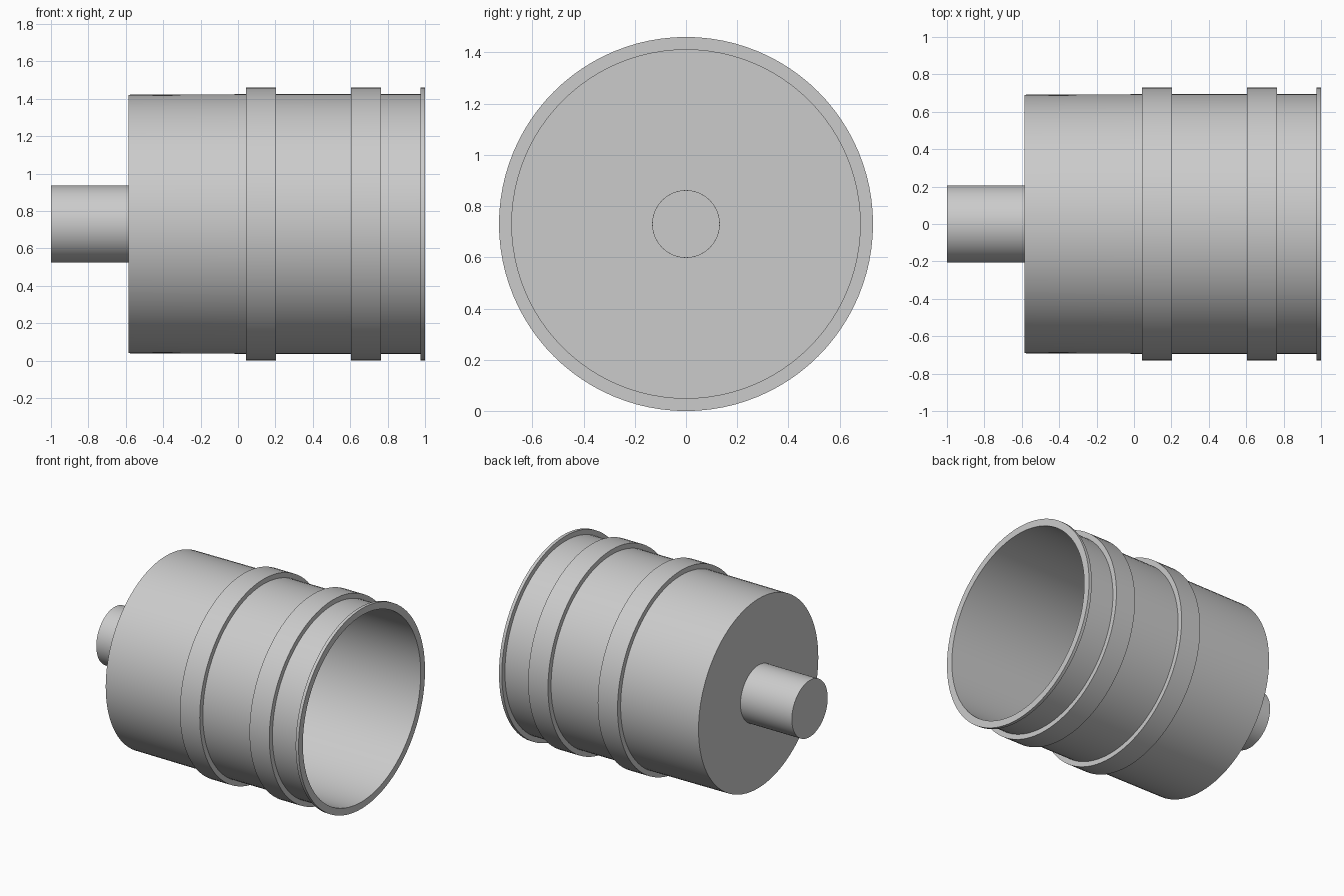
import bpy
import bmesh
import math
from mathutils import Matrix, Vector

cube = bpy.data.objects.get("Cube")
if cube:
    bpy.data.objects.remove(cube, do_unlink=True)

AXIS_Z = 0.73

grey = bpy.data.materials.new("light_grey")
grey.use_nodes = True
colour = (0.6, 0.6, 0.6, 1)
grey.diffuse_color = colour
grey.node_tree.nodes["Principled BSDF"].inputs["Base Color"].default_value = colour


def lathe(name, profile, closed=False, steps=96):
    """Spin an (x, radius) profile around the horizontal axis."""
    bm = bmesh.new()
    verts = [bm.verts.new((x, 0, r)) for x, r in profile]
    edges = [bm.edges.new(pair) for pair in zip(verts, verts[1:])]
    if closed:
        edges.append(bm.edges.new((verts[-1], verts[0])))
    bmesh.ops.spin(bm, geom=verts + edges, cent=(0, 0, 0), axis=(1, 0, 0),
                   angle=math.tau, steps=steps, use_merge=True)
    bmesh.ops.remove_doubles(bm, verts=bm.verts, dist=1e-5)
    bmesh.ops.recalc_face_normals(bm, faces=bm.faces)
    bmesh.ops.transform(bm, matrix=Matrix.Translation(Vector((0, 0, AXIS_Z))),
                        verts=bm.verts)
    mesh = bpy.data.meshes.new(name)
    bm.to_mesh(mesh)
    bm.free()
    mesh.materials.append(grey)
    obj = bpy.data.objects.new(name, mesh)
    bpy.context.collection.objects.link(obj)
    bpy.ops.object.select_all(action='DESELECT')
    obj.select_set(True)
    bpy.context.view_layer.objects.active = obj
    bpy.ops.object.shade_smooth_by_angle(angle=math.radians(30))
    return obj


# Hollow drum, open at the flanged end, with a bored floor
lathe("drum", [(-0.585, 0.13), (-0.585, 0.691), (0.04, 0.694), (0.977, 0.694),
               (0.977, 0.73), (1.0, 0.73), (1.0, 0.68), (-0.55, 0.68),
               (-0.55, 0.13)], closed=True)

# Raised bands around the drum
for name, start in (("middle_band", 0.042), ("front_band", 0.604)):
    end = start + 0.16
    lathe(name, [(start, 0.687), (start, 0.73), (end, 0.73), (end, 0.687)],
          closed=True)

# Closed stub with a blind bore opening into the drum
lathe("stub", [(-1.0, 0), (-1.0, 0.207), (-0.58, 0.207), (-0.58, 0.13),
               (-0.95, 0.13), (-0.95, 0)], steps=64)
